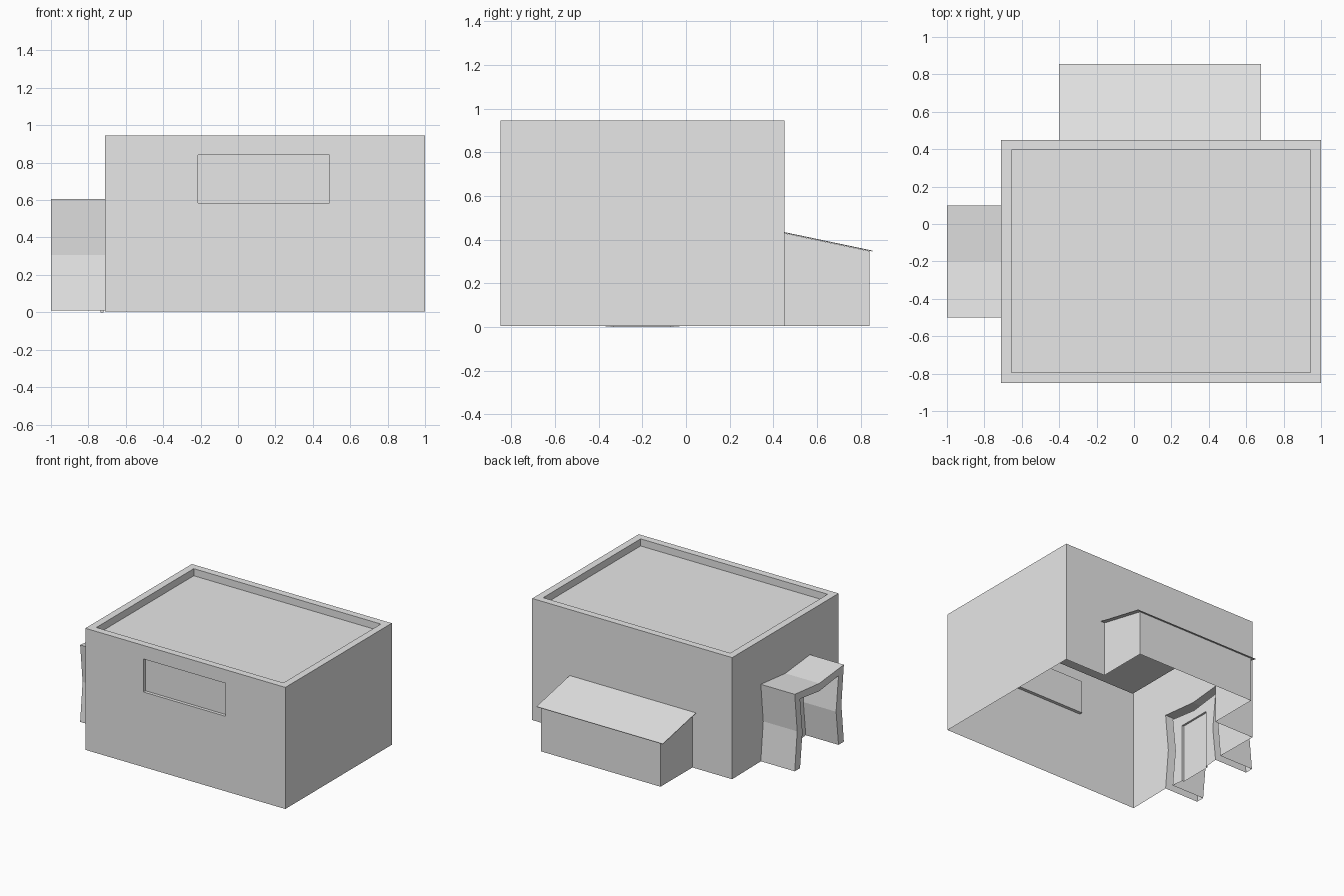
import bpy
import bmesh
from mathutils import Vector

old = bpy.data.objects.get("Cube")
if old:
    bpy.data.objects.remove(old, do_unlink=True)

grey = bpy.data.materials.new("light_grey")
grey.use_nodes = True
colour = (0.8, 0.8, 0.8, 1)
grey.diffuse_color = colour
grey.node_tree.nodes["Principled BSDF"].inputs["Base Color"].default_value = colour

# Overall extents of the main block
X0, X1, Y0, Y1 = -0.71, 1.0, -0.85, 0.45
BASE, TOP = 0.005, 0.945
CX, CY = (X0 + X1) / 2, (Y0 + Y1) / 2


def loft(name, loops, outward, closed=False, cap=True):
    """Skin matching loops into one sheet; its first face looks outward."""
    bm = bmesh.new()
    rows = [[bm.verts.new(p) for p in loop] for loop in loops]
    n = len(rows[0])
    for a, b in zip(rows, rows[1:]):
        for i in range(n if closed else n - 1):
            j = (i + 1) % n
            bm.faces.new((a[i], a[j], b[j], b[i]))
    if cap:
        bm.faces.new(rows[-1])
    bm.normal_update()
    bm.faces.ensure_lookup_table()
    if bm.faces[0].normal.dot(Vector(outward)) < 0:
        bmesh.ops.reverse_faces(bm, faces=bm.faces[:])
    mesh = bpy.data.meshes.new(name)
    bm.to_mesh(mesh)
    bm.free()
    mesh.materials.append(grey)
    obj = bpy.data.objects.new(name, mesh)
    bpy.context.collection.objects.link(obj)
    return obj


def rect(a0, a1, b0, b1):
    return [(a0, b0), (a0, b1), (a1, b1), (a1, b0)]


def arch(half, base, top, pinch=0.0):
    """Doorway outline whose sides and top bend inwards by pinch."""
    mid = (base + top) / 2
    side = [(-half, base), (-half + pinch, mid), (-half, top)]
    return side + [(0, top - pinch)] + [(-y, z) for y, z in reversed(side)]


def on_x(x, pts):
    return [(x, CY + y, z) for y, z in pts]


def on_y(y, pts):
    return [(x, y, z) for x, z in pts]


def on_z(z, pts):
    return [(x, y, z) for x, y in pts]


# Flat roof sunk behind a parapet rim
rim = 0.055
inner = rect(X0 + rim, X1 - rim, Y0 + rim, Y1 - rim)
loft("sunken_roof", [on_z(TOP, rect(X0, X1, Y0, Y1)), on_z(TOP, inner), on_z(0.89, inner)],
     (0, 0, 1), closed=True)

# Front wall with a shallow window recess
window = rect(-0.215, 0.49, 0.585, 0.84)
front = rect(X0, X1, BASE, TOP)
loft("front_wall", [on_y(Y0, front), on_y(Y0, window), on_y(Y0 + 0.025, window)],
     (0, -1, 0), closed=True)

# Plain left wall
loft("left_wall", [on_x(X1, [(Y0 - CY, BASE), (Y0 - CY, TOP)]),
                   on_x(X1, [(Y1 - CY, BASE), (Y1 - CY, TOP)])], (1, 0, 0), cap=False)

# Right wall drawn out into the porch, back into its pocket and into the door
porch = arch(0.3, 0.01, 0.605, 0.03)
opening = arch(0.235, 0.01, 0.545, 0.03)
door = arch(0.13, 0.0, 0.45)
loft("right_wall_with_porch_and_door", [
    on_x(X0, arch((Y1 - Y0) / 2, BASE, TOP)),
    on_x(X0, porch), on_x(-1.0, porch),
    on_x(-1.0, opening), on_x(X0 - 0.01, opening),
    on_x(X0 - 0.01, door), on_x(X0 - 0.025, door)], (-1, 0, 0))

# Back wall drawn out into the low annex
loft("back_wall_with_annex", [
    on_y(Y1, front),
    on_y(Y1, rect(-0.37, 0.65, BASE, 0.43)),
    on_y(0.84, rect(-0.37, 0.65, BASE, 0.348))], (0, 1, 0))

# Thin sloping annex roof with a small overhang
annex_roof = loft("annex_roof", [[(-0.4, Y1, 0.435), (0.68, Y1, 0.435)],
                                 [(-0.4, 0.855, 0.35), (0.68, 0.855, 0.35)]],
                  (0, 0, 1), cap=False)
thickness = annex_roof.modifiers.new("thickness", "SOLIDIFY")
thickness.thickness = 0.004
